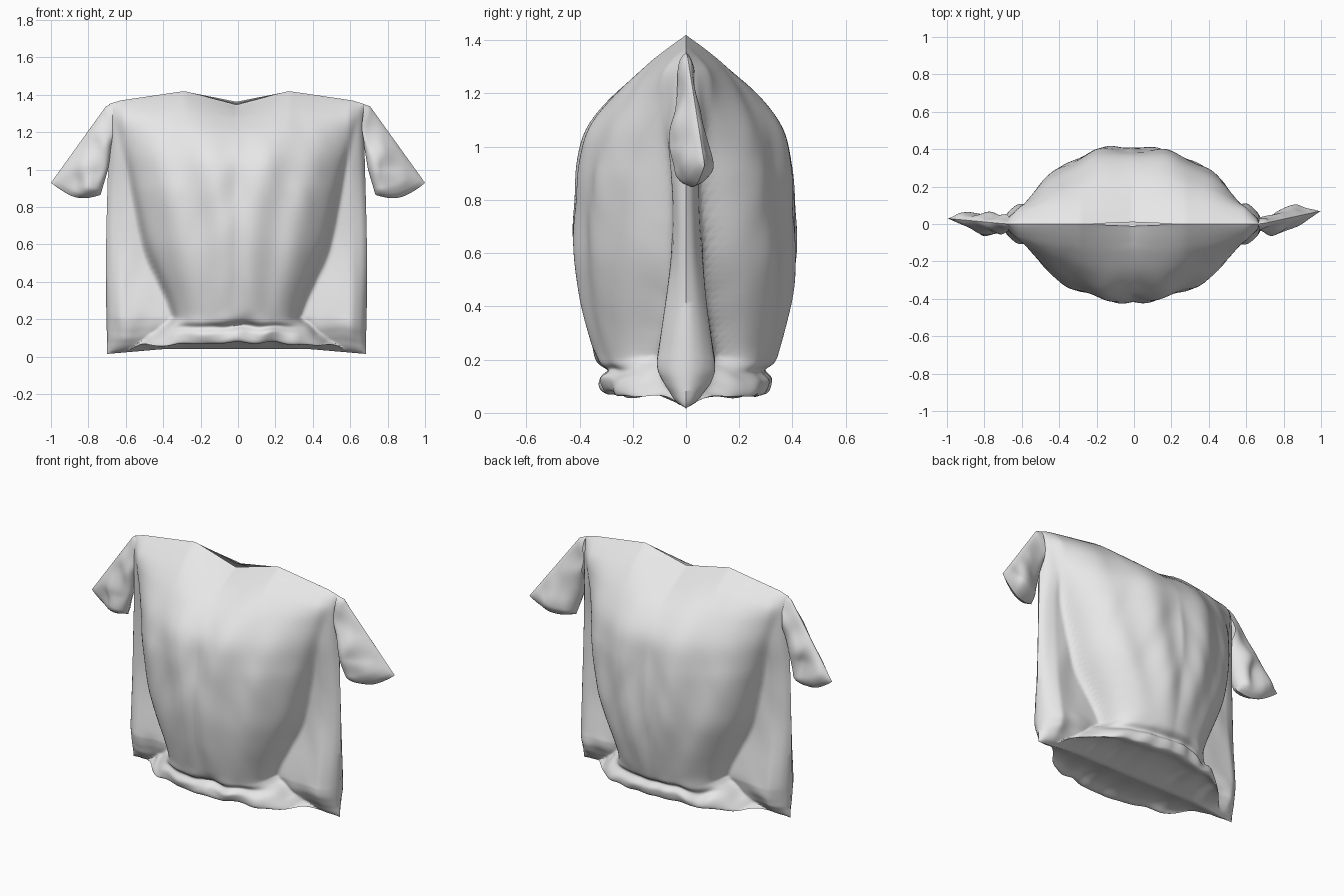
import bpy, bmesh, math
from mathutils import Vector, noise

if "Cube" in bpy.data.objects:
    bpy.data.objects.remove(bpy.data.objects["Cube"])

cloth = bpy.data.materials.new("light grey cloth")
cloth.diffuse_color = (0.8, 0.8, 0.8, 1)
cloth.use_nodes = True
cloth.node_tree.nodes["Principled BSDF"].inputs["Base Color"].default_value = cloth.diffuse_color


def lerp(a, b, t):
    return a + (b - a) * t


def table(pts, x):
    # piecewise linear lookup
    for (x0, y0), (x1, y1) in zip(pts, pts[1:]):
        if x <= x1:
            return lerp(y0, y1, max(0, (x - x0) / (x1 - x0)))
    return pts[-1][1]


def spline(rows, k):
    # smooth curve through the rows
    n = len(rows) - 1
    i = min(int(k), n - 1)
    t = k - i
    out = []
    for a, b, c, d in zip(rows[max(i - 1, 0)], rows[i], rows[i + 1], rows[min(i + 2, n)]):
        out.append(b + 0.5 * t * (c - a + t * (2 * a - 5 * b + 4 * c - d + t * (3 * (b - c) + d - a))))
    return out


def make_panels(name, nu, nv, point, relax, angle):
    # front and back sheets sewn along their shared border
    bm = bmesh.new()
    for side in (-1, 1):
        g = [[bm.verts.new(point(i / nu, j / nv, side)) for i in range(nu + 1)]
             for j in range(nv + 1)]
        for j in range(nv):
            for i in range(nu):
                q = (g[j][i], g[j][i + 1], g[j + 1][i + 1], g[j + 1][i])
                bm.faces.new(q if side < 0 else q[::-1])
    inner = [v for v in bm.verts if not v.is_boundary]
    for _ in range(relax):
        bmesh.ops.smooth_vert(bm, verts=inner, factor=0.5,
                              use_axis_x=True, use_axis_y=True, use_axis_z=True)
    bmesh.ops.remove_doubles(bm, verts=bm.verts, dist=0.0008)
    bmesh.ops.recalc_face_normals(bm, faces=bm.faces)
    me = bpy.data.meshes.new(name)
    bm.to_mesh(me)
    bm.free()
    me.materials.append(cloth)
    ob = bpy.data.objects.new(name, me)
    bpy.context.collection.objects.link(ob)
    bpy.ops.object.select_all(action='DESELECT')
    ob.select_set(True)
    bpy.context.view_layer.objects.active = ob
    bpy.ops.object.shade_smooth_by_angle(angle=math.radians(angle))
    return ob


# body rows from bottom seam to shoulder: height, bulge depth, bulge half width, side flap depth
ROWS = [(0.040, 0.00, 0.60, 0.00), (0.070, 0.12, 0.57, 0.03), (0.075, 0.22, 0.53, 0.05),
        (0.060, 0.29, 0.49, 0.065), (0.075, 0.315, 0.46, 0.08), (0.115, 0.320, 0.42, 0.09),
        (0.150, 0.290, 0.39, 0.10), (0.180, 0.325, 0.35, 0.105), (0.22, 0.345, 0.335, 0.105),
        (0.32, 0.37, 0.37, 0.09), (0.45, 0.395, 0.43, 0.07), (0.60, 0.412, 0.49, 0.055),
        (0.78, 0.412, 0.53, 0.05), (0.93, 0.40, 0.56, 0.055), (1.07, 0.37, 0.59, 0.07),
        (1.20, 0.28, 0.62, 0.075), (1.30, 0.17, 0.65, 0.07), (1.36, 0.09, 0.67, 0.045),
        (1.40, 0.03, 0.68, 0.02), (1.42, 0.0, 0.69, 0.0)]
# how boxy (low) or domed (high) the bulge is at each height
DOME = [(0.6, 0.42), (0.9, 0.5), (1.07, 0.68), (1.2, 0.85), (1.4, 0.9)]
TOP = [(0, 1.355), (0.28, 1.42), (0.62, 1.37), (0.70, 1.345)]
SUB = 5
NV = (len(ROWS) - 1) * SUB


def body_point(u, v, side):
    k = v * (len(ROWS) - 1)
    z, depth, w, flap = spline(ROWS, k)
    if v in (0, 1):
        depth = flap = 0
    half = 0.69 + 0.008 * math.sin(z * 3.5)
    x = (2 * u - 1) * half
    ax = abs(x)
    t = ax / w
    s = (1 - t * t) ** table(DOME, z) if t < 1 else 0
    # flat side flaps rise evenly, the middle of the hem is lifted
    if k < 8:
        z = lerp(0.04 + 0.18 * (k / 8) ** 1.3, z, min(1, s * 1.6))
        z += 0.015 * max(0, 1 - (ax / 0.36) ** 2) * math.sin(math.pi * k / 8)
    edge = min(1, max(0, (half - ax) / 0.08)) ** 0.5
    y = flap * edge + (depth - flap) * s
    # soft folds fanning out over the chest, plus crumple
    body = math.sin(math.pi * min(1, max(0, (z - 0.15) / 1.25)))
    y -= 0.010 * body * s * math.cos(t * 13 + 1.2 * math.sin(z * 4 + side))
    n = noise.noise(Vector((x * 5, z * 2.5 + 7 * side, 3.1)))
    n += 0.6 * noise.noise(Vector((ax * 9 + z * 4, z * 2 - ax * 2, 8.3 * side)))
    y += 0.014 * n * body * edge
    # puckered hem
    hem = max(0, 1 - abs(z - 0.12) / 0.12) * min(1, y / 0.15)
    if 0 < v < 0.5:
        y += 0.035 * hem * noise.noise(Vector((x * 9, z * 8, 5 * side)))
        z += 0.035 * hem * noise.noise(Vector((x * 8, z * 3, 9 + 5 * side)))
    # shoulder line, neck dip and dropping bottom corners
    f = min(1, max(0, (z - 0.95) / 0.47))
    z += (table(TOP, ax) - 1.42) * f * f
    z -= 0.03 * max(0, (ax - 0.4) / 0.3) * max(0, 1 - z / 0.3)
    # narrow open neck slit
    if ax < 0.24 and z > 1.3:
        gap = 1 - ax / 0.24
        y = max(y, 0.010 * gap)
        z += side * 0.008 * gap * f ** 8
    return (x - 0.008, side * y, max(z, 0.0))


make_panels("shirt_body", 120, NV, body_point, 2, 50)


# sleeves: flattened puffed tubes hanging from the shoulders
def add_sleeve(name, sx):
    def point(u, v, side):
        # u: inner seam to outer seam, v: shoulder to cuff
        outer = Vector((table([(0, 0.665), (0.08, 0.705), (1, 1.0)], v),
                        table([(0, 1.352), (0.08, 1.340), (1, 0.93)], v)))
        inner = Vector((table([(0, 0.675), (0.4, 0.695), (1, 0.735)], v),
                        table([(0, 1.12), (0.4, 1.0), (1, 0.865)], v)))
        p = inner.lerp(outer, u)
        p.y -= 0.045 * v ** 4 * math.sin(math.pi * u)
        puff = (4 * u * (1 - u)) ** 0.6 * min(1, (1 - v) / 0.12) ** 0.5
        puff *= lerp(0.05, 0.075, v) * (1 - 0.5 * u)
        crumple = noise.noise(Vector((p.x * 9 + 4 * sx, p.y * 7, 4 * side)))
        puff *= 1.1 + 0.6 * crumple
        shift = (0.07 if sx > 0 else 0.03) * v * u
        shift -= 0.015 * math.sin(math.pi * v) * (1 - u)
        x = p.x + 0.02 * crumple * (1 - u) * 4 * u
        return (sx * x, shift + side * puff, p.y)
    make_panels(name, 30, 36, point, 1, 45)


add_sleeve("right_sleeve", 1)
add_sleeve("left_sleeve", -1)
